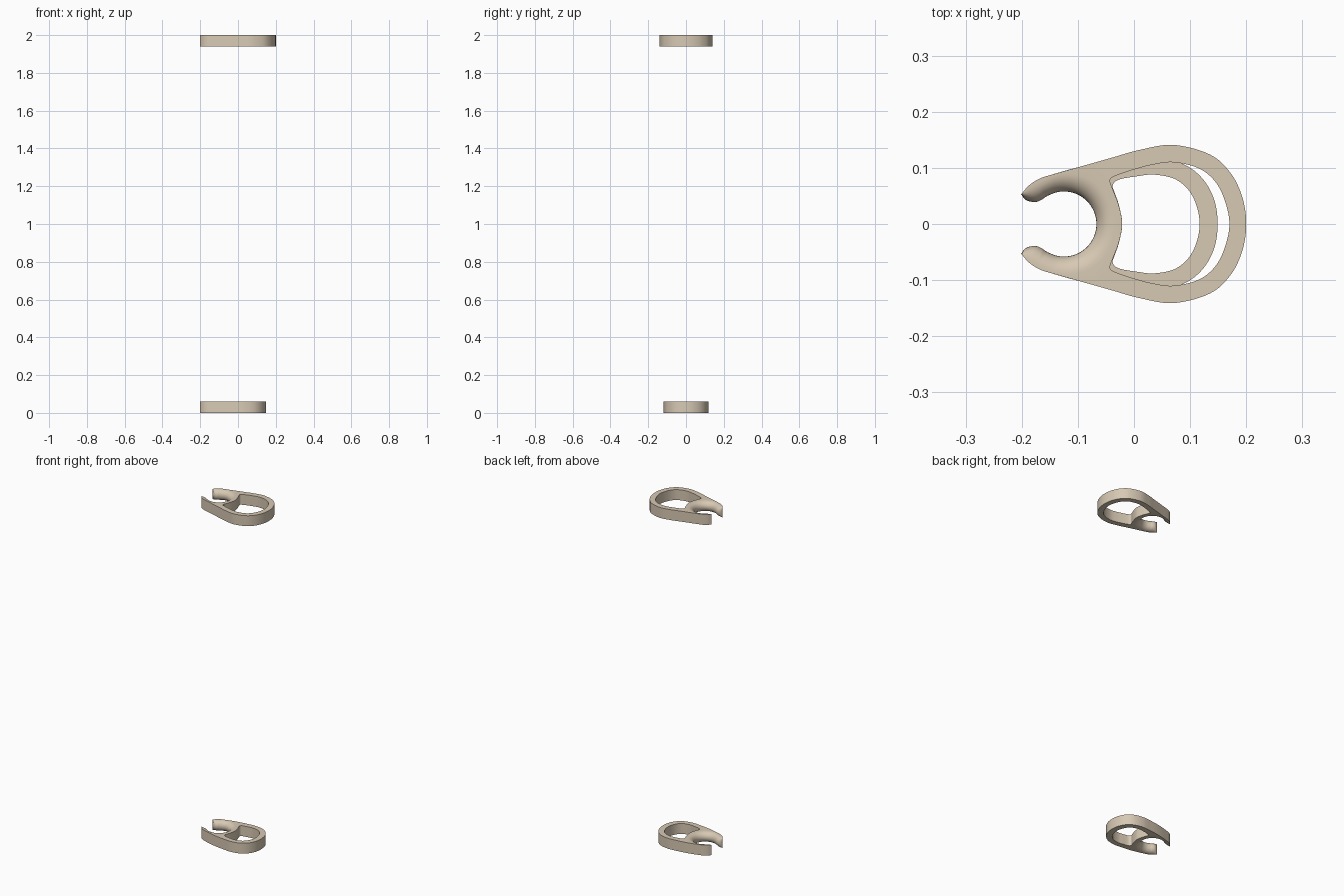
import bpy, bmesh, math
from mathutils import Vector

if "Cube" in bpy.data.objects:
    bpy.data.objects.remove(bpy.data.objects["Cube"])

T = 0.061      # clip thickness
LEVELS = 16    # rings across the thickness


def spline(pts, n=6, mirror_start=False, mirror_end=False):
    """Catmull-Rom curve through pts; ends may continue as their mirror in y."""
    p = [Vector(q) for q in pts]
    flip = lambda v: Vector((v.x, -v.y))
    first = flip(p[1]) if mirror_start else 2 * p[0] - p[1]
    last = flip(p[-2]) if mirror_end else 2 * p[-1] - p[-2]
    p = [first] + p + [last]
    out = []
    for i in range(1, len(p) - 2):
        a, b, c, d = p[i - 1:i + 3]
        for k in range(n):
            t = k / n
            out.append(0.5 * (2 * b + (c - a) * t + (2 * a - 5 * b + 4 * c - d) * t * t
                              + (3 * b - a - 3 * c + d) * t ** 3))
    return out + [p[-2]]


def close_mirror(half):
    """Close a half loop (both ends on y = 0) with its mirror image."""
    return half + [Vector((v.x, -v.y)) for v in reversed(half[1:-1])]


def on_ring(r, deg):
    a = math.radians(deg)
    return (-0.125 + r * math.cos(a), r * math.sin(a))


# Jaw: waist line at mid height and the flared line at top and bottom faces
TIP = (-0.201, 0.053)
angles = [120, 100, 80, 60, 40, 20, 0]
jaw_waist = [TIP, (-0.193, 0.043), (-0.177, 0.039), (-0.165, 0.043)] + [on_ring(0.058, a) for a in angles]
jaw_flare = [TIP, (-0.196, 0.057), (-0.186, 0.065), (-0.172, 0.073)] + \
            [on_ring(r, a) for r, a in zip((0.086, 0.088, 0.09, 0.092, 0.092, 0.091, 0.090), angles)]


def make_clip(name, z0, outer, hole):
    side = spline(outer, mirror_start=True)[:-1]
    waist = spline(jaw_waist, mirror_end=True)
    flare = spline(jaw_flare, mirror_end=True)
    inner_hole = close_mirror(spline(hole, mirror_start=True, mirror_end=True))
    bm = bmesh.new()

    def wall(loops):
        rings = [[bm.verts.new((v.x, v.y, z)) for v in loop] for loop, z in loops]
        n = len(rings[0])
        for lo, hi in zip(rings, rings[1:]):
            for i in range(n):
                j = (i + 1) % n
                bm.faces.new((lo[i], lo[j], hi[j], hi[i]))
        return rings[0], rings[-1]

    # Outer outline with the rounded jaw, then the eyelet hole
    loops = []
    for k in range(LEVELS + 1):
        a = math.pi * (k / LEVELS - 0.5)
        jaw = [w.lerp(f, 1 - math.cos(a)) for w, f in zip(waist, flare)]
        loops.append((close_mirror(side + jaw), z0 + T / 2 * (1 + math.sin(a))))
    ends = wall(loops)
    hole_ends = wall([(inner_hole, z0), (inner_hole, z0 + T)])

    # Flat top and bottom faces
    for pair in zip(ends, hole_ends):
        edges = [bm.edges.get((ring[i - 1], ring[i])) for ring in pair for i in range(len(ring))]
        bmesh.ops.triangle_fill(bm, use_beauty=True, edges=edges)
    bmesh.ops.recalc_face_normals(bm, faces=bm.faces)

    mesh = bpy.data.meshes.new(name)
    bm.to_mesh(mesh)
    bm.free()
    ob = bpy.data.objects.new(name, mesh)
    bpy.context.collection.objects.link(ob)
    mat = bpy.data.materials.get("beige_plastic") or bpy.data.materials.new("beige_plastic")
    mat.diffuse_color = (0.68, 0.58, 0.45, 1)
    mat.use_nodes = True
    mat.node_tree.nodes["Principled BSDF"].inputs["Base Color"].default_value = mat.diffuse_color
    mesh.materials.append(mat)
    bpy.ops.object.select_all(action='DESELECT')
    ob.select_set(True)
    bpy.context.view_layer.objects.active = ob
    bpy.ops.object.shade_smooth_by_angle(angle=math.radians(35))


jaw_side = [(-0.1, 0.101), (-0.15, 0.087), (-0.17, 0.080), (-0.188, 0.068), TIP]
hole_back = [(-0.0425, 0.078), (-0.040, 0.067), (-0.028, 0.036), (-0.021, 0)]

# Large clip at the top
make_clip("upper_clip", 2 - T,
          [(0.2, 0), (0.193, 0.048), (0.172, 0.091), (0.135, 0.124), (0.07, 0.141),
           (0.01, 0.132), (-0.04, 0.118)] + jaw_side,
          [(0.17, 0), (0.163, 0.038), (0.146, 0.074), (0.116, 0.099), (0.07, 0.110),
           (0.03, 0.105), (-0.01, 0.094), (-0.037, 0.084)] + hole_back)

# Small clip at the bottom
make_clip("lower_clip", 0,
          [(0.149, 0), (0.143, 0.043), (0.122, 0.081), (0.087, 0.107), (0.035, 0.118),
           (-0.02, 0.114), (-0.06, 0.109)] + jaw_side,
          [(0.117, 0), (0.111, 0.034), (0.096, 0.062), (0.071, 0.081), (0.035, 0.088),
           (0.005, 0.085), (-0.02, 0.081), (-0.033, 0.076), (-0.038, 0.068), (-0.036, 0.060),
           (-0.027, 0.034), (-0.021, 0)])
